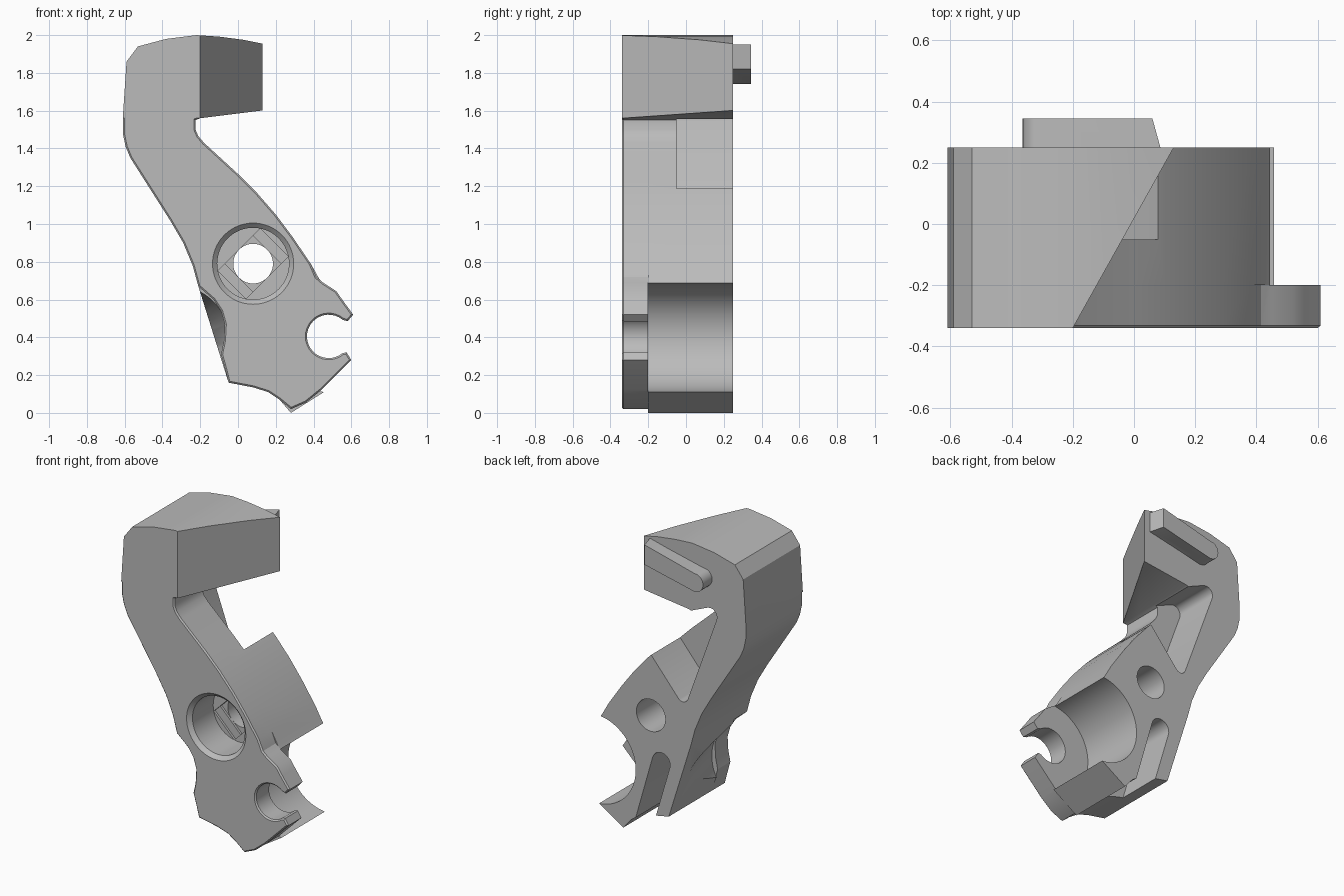
import bpy, bmesh, math
from mathutils import Vector, Matrix

cube = bpy.data.objects.get("Cube")
if cube:
    bpy.data.objects.remove(cube, do_unlink=True)

grey = bpy.data.materials.new("plain_grey")
grey.use_nodes = True
grey.diffuse_color = (0.5, 0.5, 0.5, 1)
grey.node_tree.nodes["Principled BSDF"].inputs["Base Color"].default_value = (0.5, 0.5, 0.5, 1)

FRONT, STEP, BACK = -0.34, -0.2, 0.25


def finish(name, bm):
    bmesh.ops.recalc_face_normals(bm, faces=bm.faces[:])
    mesh = bpy.data.meshes.new(name)
    bm.to_mesh(mesh)
    bm.free()
    mesh.materials.append(grey)
    ob = bpy.data.objects.new(name, mesh)
    bpy.context.collection.objects.link(ob)
    return ob


def prism_bm(points, y0, y1):
    """Extrude an x-z outline along y."""
    bm = bmesh.new()
    face = bm.faces.new([bm.verts.new((x, y0, z)) for x, z in points])
    new = bmesh.ops.extrude_face_region(bm, geom=[face])["geom"]
    bmesh.ops.translate(bm, vec=(0, y1 - y0, 0), verts=[g for g in new if isinstance(g, bmesh.types.BMVert)])
    bmesh.ops.recalc_face_normals(bm, faces=bm.faces[:])
    return bm


def prism(name, points, y0, y1):
    return finish(name, prism_bm(points, y0, y1))


def arc(cx, cz, r, a0, a1, n):
    angles = [math.radians(a0 + (a1 - a0) * i / n) for i in range(n + 1)]
    return [(cx + r * math.cos(a), cz + r * math.sin(a)) for a in angles]


def cone(name, cx, cz, r0, r1, y0, y1):
    bm = bmesh.new()
    bmesh.ops.create_cone(bm, cap_ends=True, segments=64, radius1=r0, radius2=r1, depth=y1 - y0)
    bmesh.ops.transform(bm, verts=bm.verts[:], matrix=Matrix.Translation(
        (cx, (y0 + y1) / 2, cz)) @ Matrix.Rotation(-math.pi / 2, 4, "X"))
    return finish(name, bm)


def combine(target, other, operation):
    mod = target.modifiers.new("join", "BOOLEAN")
    mod.operation, mod.solver, mod.object = operation, "EXACT", other
    bpy.context.view_layer.objects.active = target
    bpy.ops.object.modifier_apply(modifier=mod.name)
    bpy.data.objects.remove(other, do_unlink=True)


def chamfer(bm, edges, size):
    bmesh.ops.bevel(bm, geom=edges, offset=size, segments=1, affect="EDGES", clamp_overlap=True)


def on_seam(e):
    return all(abs(v.co.z - 1.56) < 0.001 for v in e.verts)


def on_front(e):
    return all(abs(v.co.y - FRONT) < 0.001 for v in e.verts)


# Outlines shared by the front plate and the rear body
left_side = [(-0.21, 0.67), (-0.24, 0.78), (-0.29, 0.9), (-0.36, 1.02), (-0.57, 1.35),
             (-0.595, 1.41), (-0.61, 1.48), (-0.61, 1.56)]
right_side = [(-0.2, 1.56), (-0.225, 1.55), (-0.225, 1.5), (-0.21, 1.465), (-0.18, 1.43), (0.0, 1.265),
              (0.1, 1.165), (0.2, 1.05), (0.29, 0.93), (0.385, 0.79)]
foot = [(0.28, 0.02), (0.22, 0.07), (0.16, 0.11), (0.08, 0.135), (-0.05, 0.16)]

# Front plate with an open round notch
scoop = [(-0.065, 0.22), (-0.09, 0.31), (-0.075, 0.38), (-0.07, 0.47), (-0.09, 0.54), (-0.13, 0.6)]
jaw = [(0.415, 0.72), (0.45, 0.69), (0.52, 0.645), (0.555, 0.595), (0.61, 0.52), (0.58, 0.485)]
notch = arc(0.48, 0.405, 0.115, 50, 310, 24)
bm = prism_bm(left_side + right_side + jaw + notch + [(0.575, 0.32), (0.6, 0.28), (0.44, 0.12), (0.36, 0.055)]
              + foot + scoop, FRONT, STEP)
chamfer(bm, [e for e in bm.edges if on_front(e) and not on_seam(e)], 0.022)
plate = finish("front_plate", bm)

# Rear body with a round recess and a tapered side scoop
rear = prism("latch_body", left_side + right_side + [(0.43, 0.71), (0.5, 0.6), (0.55, 0.17), (0.28, 0.0)]
             + foot[1:], STEP, BACK)
combine(rear, cone("recess_cutter", 0.48, 0.4, 0.29, 0.29, STEP - 0.1, BACK + 0.1), "DIFFERENCE")
combine(rear, cone("scoop_cutter", -0.335, 0.387, 0.295, 0.205, STEP - 0.03, 0.15), "DIFFERENCE")

# Head with a slanted, chamfered striking face
bm = prism_bm([(-0.61, 1.56), (-0.59, 1.86), (-0.53, 1.94), (-0.38, 1.98), (-0.22, 2.0), (-0.1, 1.992),
               (0.03, 1.975), (0.2, 1.94), (0.2, 1.61), (-0.2, 1.56)], FRONT, BACK)
slant = Vector((0.59, -0.33, 0)).normalized()
cut = bmesh.ops.bisect_plane(bm, geom=bm.verts[:] + bm.edges[:] + bm.faces[:],
                             plane_co=(-0.2, FRONT, 0), plane_no=slant, clear_outer=True)
rim = [g for g in cut["geom_cut"] if isinstance(g, bmesh.types.BMEdge)]
bmesh.ops.edgeloop_fill(bm, edges=rim)
bmesh.ops.recalc_face_normals(bm, faces=bm.faces[:])
striker = max(bm.faces, key=lambda f: f.normal.dot(slant))
chosen = [e for e in bm.edges if not on_seam(e) and (e in striker.edges[:]) != on_front(e)]
chamfer(bm, chosen, 0.03)
head = finish("head", bm)

combine(rear, plate, "UNION")
combine(rear, head, "UNION")

# Guide bar on the back of the head
bar = prism("guide_bar", [(0.125, 1.95), (-0.3, 1.86)] + arc(-0.305, 1.8, 0.06, 110, 250, 8)
            + [(-0.3, 1.74), (0.125, 1.82)], BACK - 0.05, BACK + 0.095)
for v in bar.data.vertices:
    if v.co.x > 0.1:
        v.co.x = 0.06 if v.co.y > BACK else 0.1
combine(rear, bar, "UNION")

# Stepped pivot hole
px, pz = 0.08, 0.79
combine(rear, cone("bore_cutter", px, pz, 0.19, 0.19, -0.5, -0.1), "DIFFERENCE")
combine(rear, cone("bore_rim_cutter", px, pz, 0.235, 0.19, FRONT - 0.02, FRONT + 0.025), "DIFFERENCE")
for length, depth in ((0.158, -0.085), (0.105, -0.07)):
    turn = Matrix.Rotation(math.radians(45), 2)
    corners = [turn @ Vector(c) for c in ((length, 0.105), (-length, 0.105), (-length, -0.105), (length, -0.105))]
    combine(rear, prism("step_cutter", [(px + c.x, pz + c.y) for c in corners], -0.15, depth), "DIFFERENCE")
combine(rear, cone("hole_cutter", px, pz, 0.105, 0.105, -0.5, 0.5), "DIFFERENCE")

# Pockets in the back: a wedge below the head and a slot in the foot
wedge = ([(0.08, 1.19), (0.3, 1.19), (0.1, 1.55), (-0.2, 1.55)] + arc(-0.35, 1.56, 0.05, 70, 200, 6)
         + arc(-0.15, 0.98, 0.04, 200, 310, 6))
combine(rear, prism("wedge_cutter", wedge, -0.05, 0.4), "DIFFERENCE")
slot = arc(0.005, 0.5, 0.065, 17, 197, 12) + [(0.1, -0.05), (0.23, -0.05)]
combine(rear, prism("slot_cutter", slot, -0.05, 0.4), "DIFFERENCE")

bpy.ops.object.select_all(action="DESELECT")
rear.select_set(True)
bpy.context.view_layer.objects.active = rear
bpy.ops.object.shade_smooth_by_angle(angle=math.radians(25))
